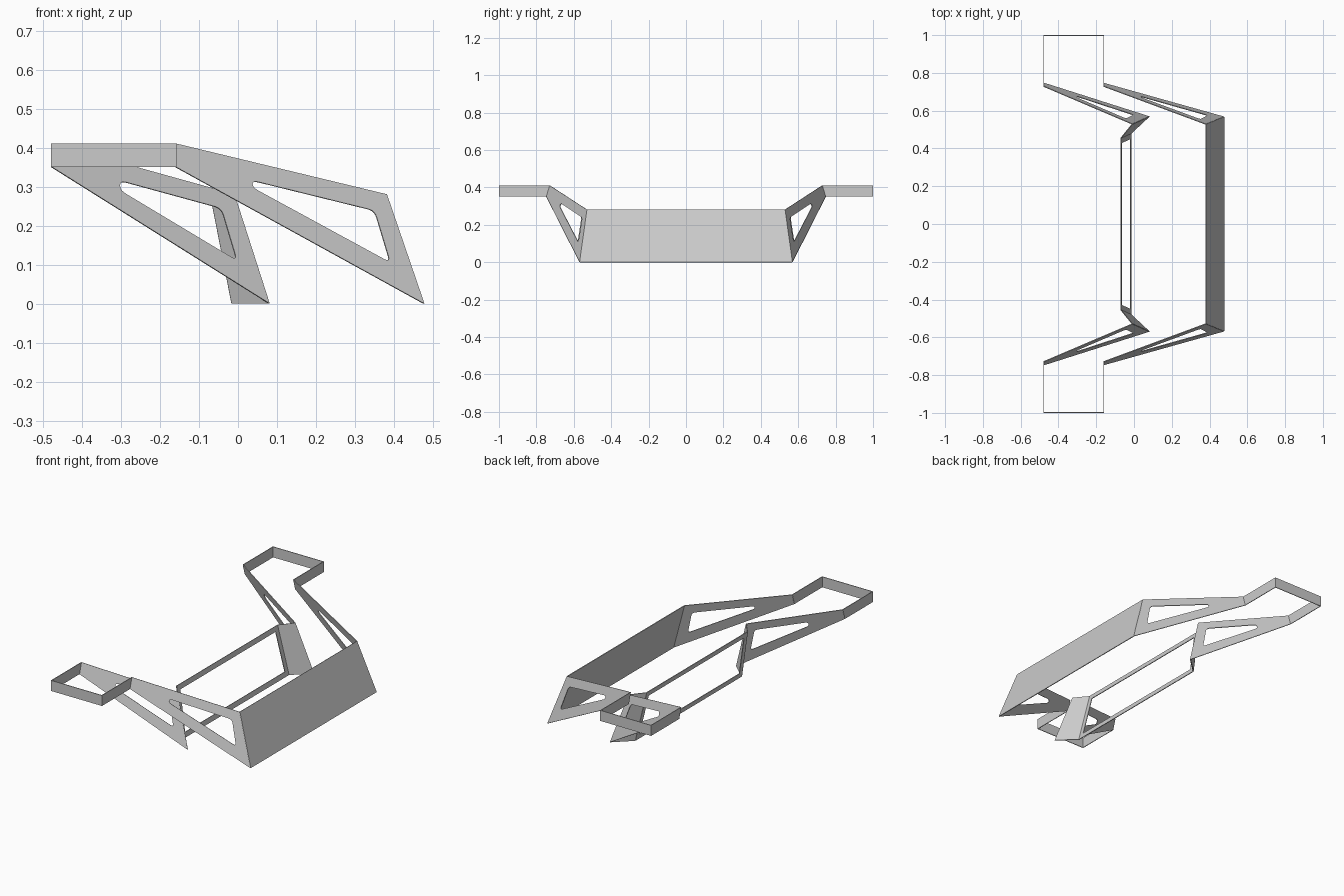
import bpy, bmesh
from mathutils import Vector

cube = bpy.data.objects.get("Cube")
if cube:
    bpy.data.objects.remove(cube, do_unlink=True)

GREY = (0.6, 0.6, 0.6, 1.0)
metal = bpy.data.materials.new("sheet_grey")
metal.use_nodes = True
metal.diffuse_color = GREY
metal.node_tree.nodes["Principled BSDF"].inputs["Base Color"].default_value = GREY
THICK = 0.004
LOW, MID, RIM, TOP = 0.0, 0.28, 0.35, 0.41


def finish(name, bm):
    """Turn a flat bmesh into a thin sheet object."""
    bmesh.ops.recalc_face_normals(bm, faces=bm.faces)
    mesh = bpy.data.meshes.new(name)
    bm.to_mesh(mesh)
    bm.free()
    mesh.materials.append(metal)
    obj = bpy.data.objects.new(name, mesh)
    bpy.context.collection.objects.link(obj)
    sheet = obj.modifiers.new("sheet", 'SOLIDIFY')
    sheet.thickness = THICK
    sheet.offset = 0
    sheet.use_even_offset = True
    return obj


def plate(name, *loops):
    """Flat plate from an outline and optional hole outlines."""
    bm = bmesh.new()
    edges = []
    for loop in loops:
        verts = [bm.verts.new(p) for p in loop]
        edges += [bm.edges.new((v, verts[i - 1])) for i, v in enumerate(verts)]
    if len(loops) == 1:
        bm.faces.new(verts)
    else:
        bmesh.ops.triangle_fill(bm, use_beauty=True, edges=edges)
    return finish(name, bm)


def ribbon(name, upper, lower):
    """Folded strip between two matching paths."""
    bm = bmesh.new()
    a = [bm.verts.new(p) for p in upper]
    b = [bm.verts.new(p) for p in lower]
    for i in range(len(a) - 1):
        bm.faces.new((a[i], a[i + 1], b[i + 1], b[i]))
    return finish(name, bm)


def rounded(points, radius=0.018, steps=5):
    """Round every corner of a closed outline."""
    out = []
    pts = [Vector(p) for p in points]
    for i, p in enumerate(pts):
        q, r = pts[i - 1], pts[(i + 1) % len(pts)]
        a = p + (q - p).normalized() * min(radius, (q - p).length * 0.45)
        b = p + (r - p).normalized() * min(radius, (r - p).length * 0.45)
        for s in range(steps + 1):
            t = s / steps
            out.append(a * (1 - t) ** 2 + p * 2 * t * (1 - t) + b * t * t)
    return out


# Arm data: start x, slopes of the leaning plane, outline and window in x, z
arms = {
    "front": (-0.16, 0.441, 0.292,
              [(-0.16, TOP), (0.38, MID), (0.476, LOW), (-0.16, RIM)],
              [(0.037, 0.315), (0.35, 0.238), (0.39, 0.105), (0.037, 0.297)]),
    "rear": (-0.478, 0.511, 0.307,
             [(-0.478, TOP), (-0.01, MID), (0.08, LOW), (-0.478, RIM)],
             [(-0.303, 0.315), (-0.043, 0.244), (-0.003, 0.11), (-0.303, 0.29)]),
}

for side, sign in (("left_end", 1), ("right_end", -1)):
    corners = {}
    # Leaning arms with rounded windows
    for label, (x0, a, b, outline, window) in arms.items():
        def place(p):
            return (p[0], sign * (0.728 - a * (p[0] - x0) - b * (p[1] - TOP)), p[1])
        corners[label] = [place(p) for p in outline]
        plate(f"{label}_arm_{side}", corners[label],
              [place(p) for p in rounded(window)])

    # Squared end loop joining both arms
    def loop_path(i, z):
        front, rear = corners["front"][i], corners["rear"][i]
        return [front, (front[0], sign * 0.998, z), (rear[0], sign * 0.998, z), rear]
    ribbon(f"end_loop_{side}", loop_path(0, TOP), loop_path(3, RIM))

    # Return panel from rear arm to the rear frame
    plate(f"return_panel_{side}", [corners["rear"][1], corners["rear"][2],
                                   (-0.015, sign * 0.48, LOW), (-0.07, sign * 0.455, MID)])


# Broad front plate between the arms
def across(p):
    return [p, (p[0], -p[1], p[2])]


front = corners["front"]
plate("front_plate", across(front[1]) + across(front[2])[::-1])


# Open rear frame in a leaning plane
def frame_outline(inset):
    top, low = MID - inset, LOW + inset

    def at(z):
        t = z / MID
        return (-0.015 - 0.055 * t, 0.48 - 0.025 * t - inset, z)
    return across(at(top)) + across(at(low))[::-1]


plate("rear_frame", frame_outline(0), frame_outline(0.028))
